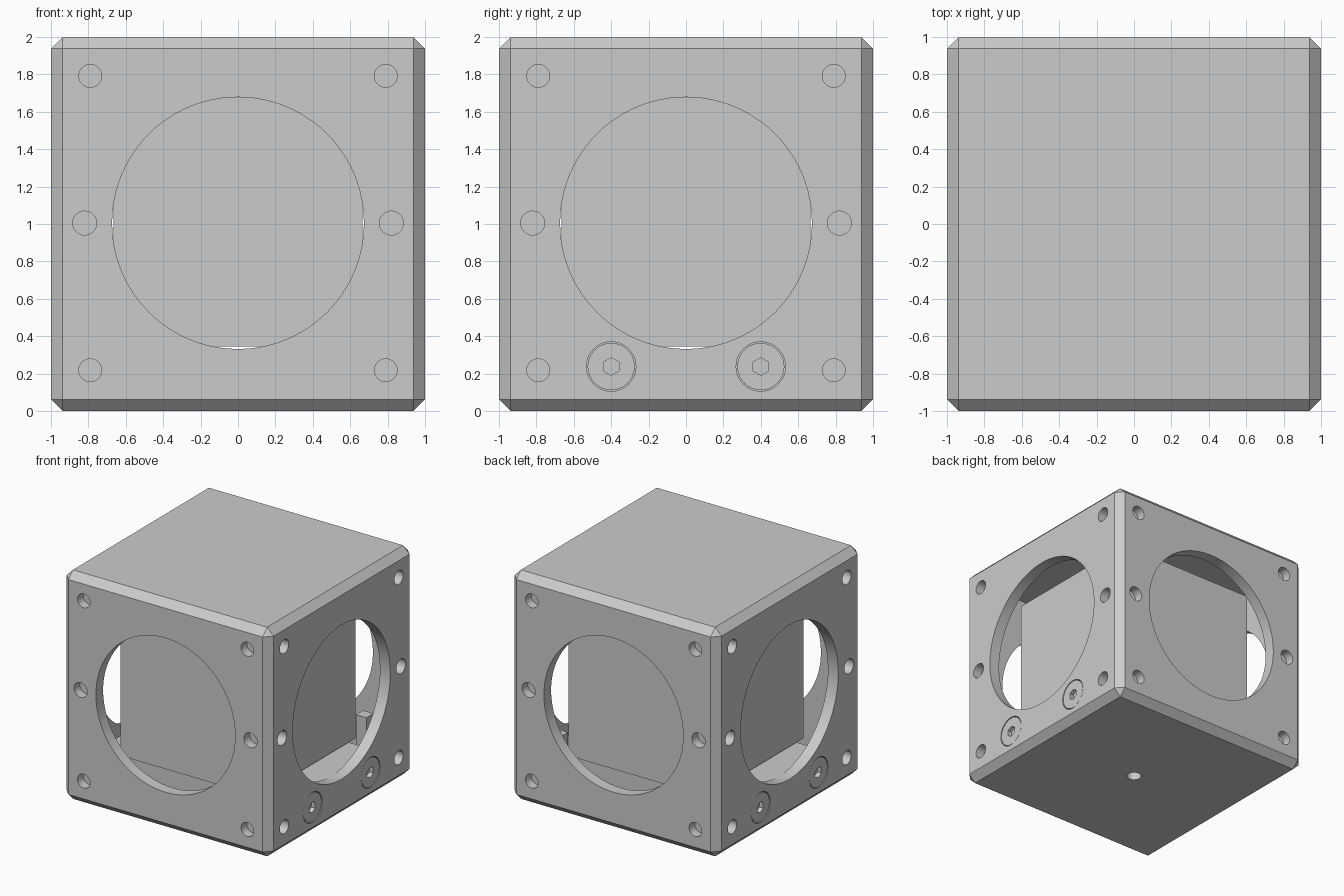
import bpy, bmesh
from math import pi, radians
from mathutils import Matrix, Vector

if "Cube" in bpy.data.objects:
    bpy.data.objects.remove(bpy.data.objects["Cube"])

CZ = 1.005  # height of the optical axis


def add_box(bm, centre, size):
    m = Matrix.Translation(centre) @ Matrix.Diagonal((*size, 1))
    bmesh.ops.create_cube(bm, size=1, matrix=m)


def add_cyl(bm, p, q, r, n=32):
    """Closed cylinder from point p to point q."""
    p, q = Vector(p), Vector(q)
    rot = (q - p).to_track_quat('Z', 'Y').to_matrix().to_4x4()
    bmesh.ops.create_cone(bm, cap_ends=True, segments=n, radius1=r, radius2=r,
                          depth=(q - p).length,
                          matrix=Matrix.Translation((p + q) / 2) @ rot)


def make(name, bm):
    me = bpy.data.meshes.new(name)
    bm.to_mesh(me)
    bm.free()
    ob = bpy.data.objects.new(name, me)
    bpy.context.collection.objects.link(ob)
    return ob


def activate(ob):
    bpy.ops.object.select_all(action='DESELECT')
    ob.select_set(True)
    bpy.context.view_layer.objects.active = ob


def cut(ob, bm):
    """Subtract the bmesh from the object."""
    cutter = make("cutter", bm)
    cutter.hide_render = True
    mod = ob.modifiers.new("cut", 'BOOLEAN')
    mod.operation, mod.solver, mod.object = 'DIFFERENCE', 'EXACT', cutter
    activate(ob)
    bpy.ops.object.modifier_apply(modifier=mod.name)
    bpy.data.objects.remove(cutter)


def smooth(ob):
    activate(ob)
    bpy.ops.object.shade_smooth_by_angle(angle=radians(30))


# Chamfered outer housing
bm = bmesh.new()
add_box(bm, (0, 0, 1), (2, 2, 2))
bmesh.ops.bevel(bm, geom=bm.edges[:], offset=0.062, segments=1,
                affect='EDGES', profile=0.5)
housing = make("housing", bm)

# Hollow interior
bm = bmesh.new()
add_box(bm, (0, 0, CZ), (1.8, 1.8, 1.8))
cut(housing, bm)

# Round ports through all four sides
for a in (Vector((1.2, 0, 0)), Vector((0, 1.2, 0))):
    c = Vector((0, 0, CZ))
    bm = bmesh.new()
    add_cyl(bm, c - a, c + a, 0.673, 96)
    cut(housing, bm)

# Blind threaded holes on the sides, screw counterbores, bottom mounting hole
bm = bmesh.new()
for k in range(4):
    turn = Matrix.Rotation(k * pi / 2, 3, 'Z')
    spots = [(s * 0.79, CZ + t * 0.787, 0.061) for s in (-1, 1) for t in (-1, 1)]
    spots += [(s * 0.82, CZ, 0.064) for s in (-1, 1)]
    for u, z, r in spots:
        add_cyl(bm, turn @ Vector((u, -1.1, z)), turn @ Vector((u, -0.92, z)), r)
    if k % 2:
        for u in (-0.4, 0.4):
            add_cyl(bm, turn @ Vector((u, -1.1, 0.238)),
                    turn @ Vector((u, -0.95, 0.238)), 0.132, 40)
add_cyl(bm, (0, 0, -0.1), (0, 0, 0.08), 0.06)
cut(housing, bm)
smooth(housing)

# Socket head screws on the left and right sides
for side, sx in (("left", -1), ("right", 1)):
    for i, y in enumerate((-0.4, 0.4)):
        bm = bmesh.new()
        add_cyl(bm, (sx * 0.945, y, 0.238), (sx * 0.997, y, 0.238), 0.126, 40)
        screw = make(f"screw_{side}_{i + 1}", bm)
        bm = bmesh.new()
        add_cyl(bm, (sx * 0.96, y, 0.238), (sx * 1.1, y, 0.238), 0.047, 6)
        cut(screw, bm)
        smooth(screw)

# Inner glass cube
bm = bmesh.new()
add_box(bm, (0, 0, CZ + 0.006), (1.333, 1.333, 1.333))
make("inner_cube", bm)

# Platform under the cube, held by the side screws
bm = bmesh.new()
add_box(bm, (0, 0, 0.215), (1.81, 1.2, 0.23))
make("platform", bm)

# Small locating post at one corner of the cube
bm = bmesh.new()
add_box(bm, (0.72, 0.72, 0.32), (0.1, 0.1, 0.46))
make("corner_post", bm)
